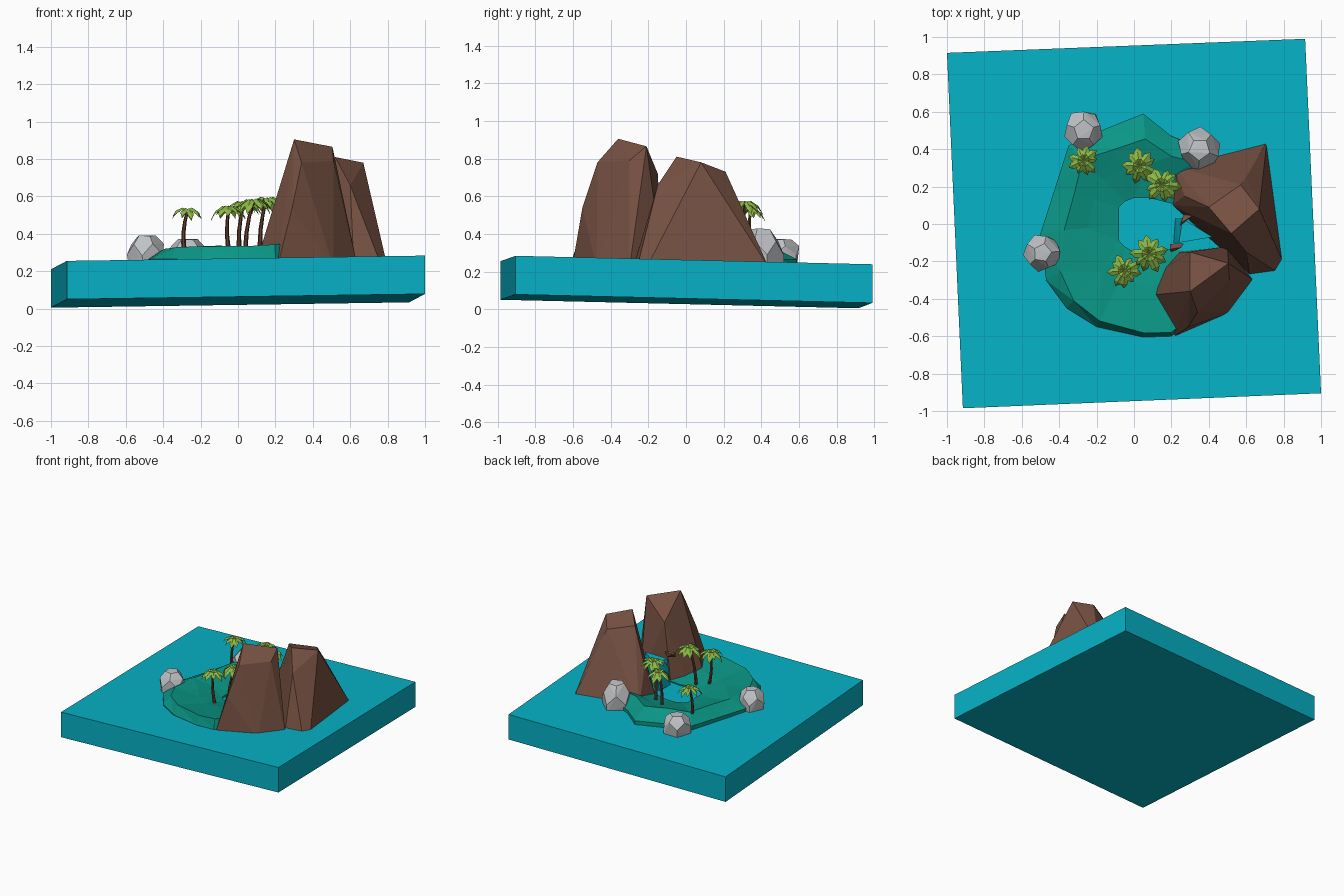
import bpy, bmesh, math, random
from mathutils import Vector, Matrix

if "Cube" in bpy.data.objects:
    bpy.data.objects.remove(bpy.data.objects["Cube"])

random.seed(4)

def mat(name, rgb):
    m = bpy.data.materials.new(name)
    m.diffuse_color = tuple((c / 255) ** 2.2 for c in rgb) + (1,)
    m.use_nodes = True
    m.node_tree.nodes["Principled BSDF"].inputs["Base Color"].default_value = m.diffuse_color
    return m

WATER = mat("water", (14, 176, 197))
GREEN = mat("island_green", (18, 148, 132))
BROWN = mat("mountain_brown", (118, 82, 68))
GREY = mat("rock_grey", (190, 193, 196))
BARK = mat("bark", (100, 64, 48))
LEAF = mat("leaf", (140, 184, 72))

def build(name, bm, material):
    bmesh.ops.recalc_face_normals(bm, faces=bm.faces)
    me = bpy.data.meshes.new(name)
    bm.to_mesh(me)
    bm.free()
    me.materials.append(material)
    ob = bpy.data.objects.new(name, me)
    bpy.context.collection.objects.link(ob)
    return ob

def hull(name, pts, material):
    bm = bmesh.new()
    for p in pts:
        bm.verts.new(p)
    res = bmesh.ops.convex_hull(bm, input=bm.verts)
    loose = [v for v in bm.verts if not v.link_faces]
    bmesh.ops.delete(bm, geom=loose, context='VERTS')
    bmesh.ops.dissolve_limit(bm, angle_limit=0.02, verts=bm.verts, edges=bm.edges)
    return build(name, bm, material)

# Sea slab, turned and slightly tilted
corners = [(-0.915, -0.985), (1, -0.905), (0.915, 0.99), (-1, 0.915)]
hull("sea_slab", [(x, y, c + 0.0157 * x - 0.023 * y)
                  for x, y in corners for c in (0.042, 0.247)], WATER)

# Crescent island: outer foot, ridge, inner shore
outer = [(0.32, 0.42), (0.2, 0.47), (0.05, 0.59), (-0.15, 0.51), (-0.35, 0.42), (-0.42, 0.2),
         (-0.5, -0.05), (-0.47, -0.3), (-0.36, -0.45), (-0.2, -0.55), (0.05, -0.605),
         (0.2, -0.6), (0.32, -0.5)]
inner = [(0.32, 0.13), (0.2, 0.11), (0.08, 0.14), (0.0, 0.14), (-0.05, 0.12), (-0.08, 0.09),
         (-0.08, 0), (-0.08, -0.09), (-0.05, -0.12), (0.0, -0.15), (0.08, -0.14),
         (0.15, -0.13), (0.32, -0.15)]
ridge_t = [0.3, 0.3, 0.3, 0.3, 0.25, 0.3, 0.3, 0.2, 0.12, 0.08, 0.05, 0.04, 0.05]
bm = bmesh.new()
rows = []
for o, i, t in zip(outer, inner, ridge_t):
    o, i = Vector(o), Vector(i)
    r, m = o.lerp(i, t), o.lerp(i, 0.6)
    zr = 0.335 + 0.03 * r.x + random.uniform(-0.006, 0.006)
    sec = [(*o, 0.22), (*o, 0.265), (*r, zr), (*m, 0.3 + random.uniform(-0.01, 0.01)),
           (*i, 0.262), (*i, 0.22)]
    rows.append([bm.verts.new(p) for p in sec])
for a, b in zip(rows, rows[1:]):
    for k in range(6):
        bm.faces.new((a[k], a[(k + 1) % 6], b[(k + 1) % 6], b[k]))
bm.faces.new(rows[0])
bm.faces.new(rows[-1])
bmesh.ops.triangulate(bm, faces=bm.faces)
build("island", bm, GREEN)

# Two faceted mountains
hull("mountain_back", [
    (0.71, 0.44, 0.22), (0.8, -0.21, 0.22), (0.77, -0.26, 0.22), (0.62, -0.28, 0.22),
    (0.32, 0.0, 0.22), (0.2, 0.1, 0.22), (0.21, 0.31, 0.22), (0.45, 0.37, 0.22),
    (0.52, -0.05, 0.81), (0.67, 0.08, 0.78), (0.57, 0.21, 0.73), (0.4, 0.09, 0.76),
    (0.6, 0.25, 0.64), (0.6, -0.15, 0.66), (0.27, 0.15, 0.48)], BROWN)
hull("mountain_front", [
    (0.21, -0.605, 0.22), (0.09, -0.38, 0.22), (0.16, -0.24, 0.25), (0.24, -0.15, 0.22),
    (0.5, -0.12, 0.22), (0.64, -0.3, 0.22), (0.51, -0.475, 0.22), (0.3, -0.36, 0.905),
    (0.505, -0.21, 0.865), (0.51, -0.3, 0.79), (0.34, -0.47, 0.78), (0.29, -0.55, 0.54),
    (0.3, -0.15, 0.72), (0.2, -0.33, 0.55)], BROWN)

# Waterfall between the mountains with two ledge stones
hull("waterfall", [(0.42, -0.07, 0.48), (0.26, 0.03, 0.46), (0.24, -0.1, 0.46),
                   (0.22, 0.03, 0.24), (0.21, -0.1, 0.24), (0.42, -0.07, 0.24)], WATER)
for n, (x, y) in enumerate([(0.28, 0.02), (0.23, -0.12)]):
    hull(f"ledge_stone_{n}", [(x + random.uniform(-.04, .04), y + random.uniform(-.035, .035),
                               0.48 + random.uniform(-.03, .03)) for _ in range(10)], BROWN)

# Boulders: half dodecahedra with a little variation
def boulder(n, x, y, r, top, turn):
    pts = []
    for z, rad, off in ((0.22, 0.98, 0.5), (0.29, 1.0, 0.5), (0.29 + (top - 0.29) * 0.55, 0.9, 0),
                        (top, 0.5, 0)):
        for k in range(5):
            a = math.tau * (k + off) / 5 + turn
            rr = r * rad * random.uniform(0.94, 1.06)
            pts.append((x + rr * math.cos(a), y + rr * math.sin(a), z - random.uniform(0, 0.008)))
    hull(f"boulder_{n}", pts, GREY)

boulder(0, -0.27, 0.5, 0.11, 0.375, 0.3)
boulder(1, 0.35, 0.4, 0.115, 0.43, 0.9)
boulder(2, -0.49, -0.155, 0.1, 0.395, 0.1)

# Palms: curved tapered trunk and a crown of folded, drooping fronds
def palm(n, base, crown, size):
    base, crown = Vector(base), Vector(crown)
    bm = bmesh.new()
    rings = []
    for k in range(5):
        t = k / 4
        p = base.lerp(crown, t)
        p.x -= 0.014 * math.sin(math.pi * t)
        r = 0.014 - 0.006 * t
        rings.append([bm.verts.new(p + Vector((r * math.cos(a), r * math.sin(a), 0)))
                      for a in (math.tau * j / 6 for j in range(6))])
    for a, b in zip(rings, rings[1:]):
        for j in range(6):
            bm.faces.new((a[j], a[(j + 1) % 6], b[(j + 1) % 6], b[j]))
    bm.faces.new(rings[0])
    bm.faces.new(rings[-1])
    build(f"palm_trunk_{n}", bm, BARK)

    bm = bmesh.new()
    profile = [(0, 0, 0.006), (0.35, 0.18, 0.2), (0.75, 0.02, 0.22), (1.0, -0.32, 0.01)]
    for f in range(9):
        rot = Matrix.Rotation(math.tau * f / 9 + n + random.uniform(-.15, .15), 3, 'Z')
        s = size * random.uniform(0.85, 1.08)
        droop = random.uniform(0.0, 0.35)
        stations = []
        for d, h, w in profile:
            h -= droop * d * d
            pts = [(d, -w, h - w * 0.5), (d, 0, h), (d, w, h - w * 0.5), (d, 0, h - 0.07)]
            stations.append([bm.verts.new(crown + rot @ (Vector(p) * s)) for p in pts])
        for a, b in zip(stations, stations[1:]):
            for j in range(4):
                bm.faces.new((a[j], a[(j + 1) % 4], b[(j + 1) % 4], b[j]))
        bm.faces.new(stations[-1])
    build(f"palm_crown_{n}", bm, LEAF)

palm(0, (-0.285, 0.33, 0.29), (-0.27, 0.34, 0.525), 0.085)
palm(1, (0.01, 0.3, 0.27), (0.03, 0.31, 0.56), 0.095)
palm(2, (0.12, 0.22, 0.27), (0.15, 0.21, 0.58), 0.1)
palm(3, (0.04, -0.19, 0.25), (0.08, -0.16, 0.57), 0.1)
palm(4, (-0.04, -0.24, 0.26), (-0.05, -0.25, 0.535), 0.09)
